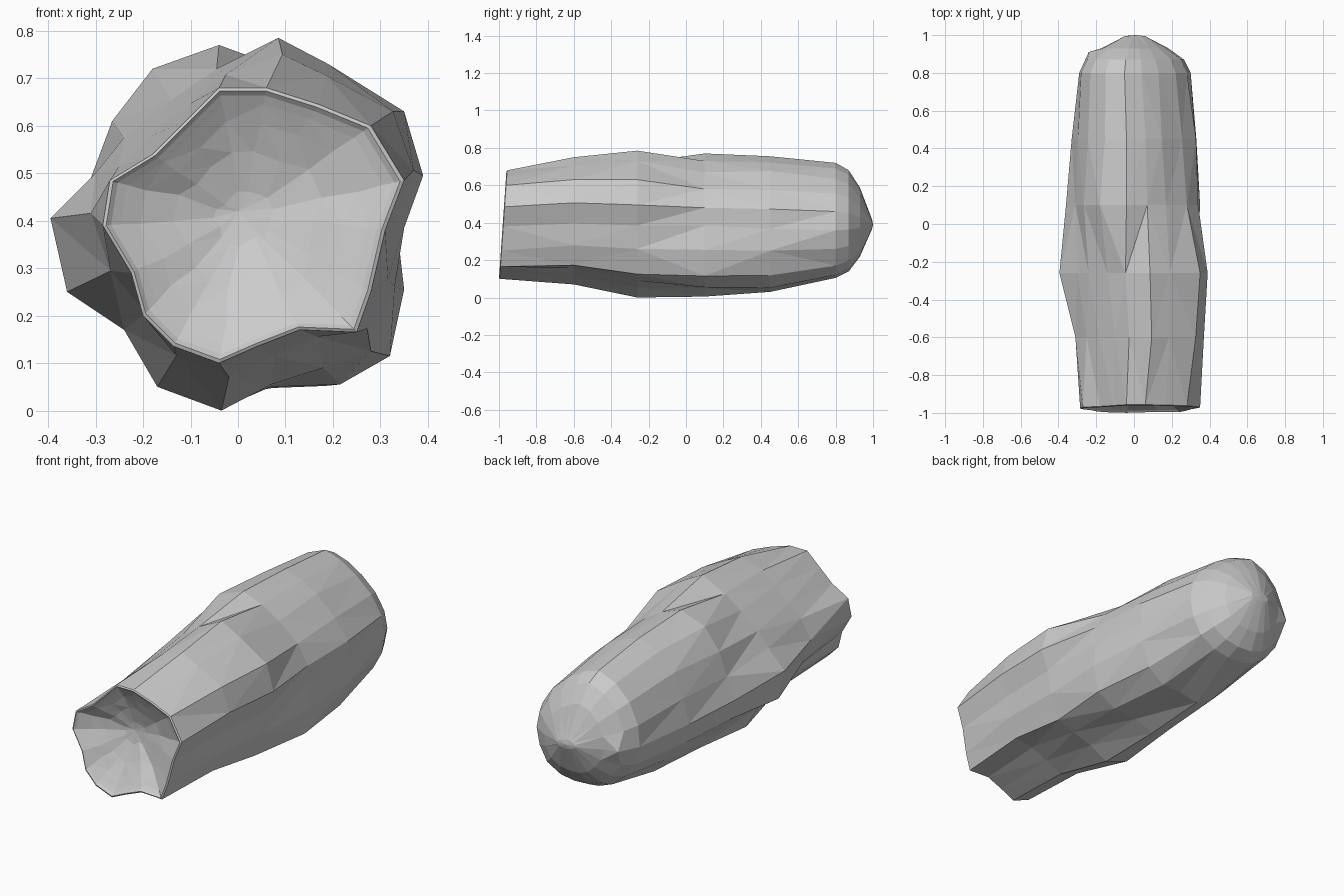
import bpy, bmesh, random

if "Cube" in bpy.data.objects:
    bpy.data.objects.remove(bpy.data.objects["Cube"])
random.seed(7)

# Lumpy cross-sections (x, z), clockwise from the top: cut front rim, girth, middle, back
RIM = [(-.04, .68), (.06, .68), (.17, .645), (.28, .6), (.35, .485), (.31, .38),
       (.28, .25), (.25, .165), (.13, .17), (.04, .135), (-.04, .10), (-.135, .135),
       (-.2, .2), (-.225, .29), (-.285, .39), (-.27, .485), (-.18, .54), (-.11, .61)]
GIRTH = [(-.045, .72), (.085, .785), (.19, .73), (.35, .63), (.39, .495), (.35, .385),
         (.33, .26), (.28, .125), (.18, .09), (.07, .055), (-.035, 0), (-.17, .05),
         (-.24, .17), (-.36, .25), (-.395, .405), (-.3, .5), (-.24, .575), (-.14, .655)]
MIDDLE = [(-.04, .77), (.07, .73), (.17, .67), (.28, .58), (.34, .48), (.335, .385),
          (.35, .255), (.32, .115), (.215, .055), (.07, .05), (-.035, .005), (-.15, .07),
          (-.235, .17), (-.33, .27), (-.36, .38), (-.31, .49), (-.265, .61), (-.18, .72)]
BACK = [(-.05, .72), (.04, .69), (.13, .635), (.22, .555), (.28, .46), (.3, .36),
        (.28, .26), (.23, .17), (.14, .12), (.05, .105), (-.05, .11), (-.13, .14),
        (-.2, .2), (-.26, .28), (-.29, .38), (-.28, .49), (-.23, .6), (-.15, .68)]
N = len(RIM)


def mix(a, b, t, jitter=0.0):
    return [tuple(p + (q - p) * t + random.uniform(-jitter, jitter) for p, q in zip(u, v))
            for u, v in zip(a, b)]


def fit(pts, x0, x1, z0, z1):
    xs, zs = [p[0] for p in pts], [p[1] for p in pts]
    return [(x0 + (x - min(xs)) / (max(xs) - min(xs)) * (x1 - x0),
             z0 + (z - min(zs)) / (max(zs) - min(zs)) * (z1 - z0)) for x, z in pts]


def shrink(pts, sx, sz, cx, cz):
    return [(cx + (x - cx) * sx, cz + (z - cz) * sz) for x, z in pts]


def rim_y(z):
    return -1 + .04 * (z - .1) / .58


bm = bmesh.new()
rings = []


def add_ring(pts, y):
    rings.append([bm.verts.new((x, y(z) if callable(y) else y, z)) for x, z in pts])


# Funnel-like broken hollow in the front face, from its floor out to the lip
for s, depth, jit in ((.2, .105, .016), (.5, .075, .016), (.72, .045, .006), (.87, .022, 0),
                      (.94, .01, 0), (.975, 0, 0)):
    pts = mix(RIM, RIM, 0, jit)
    add_ring(shrink(pts, s, s, .01, .41), lambda z, d=depth: rim_y(z) + d)
add_ring(RIM, lambda z: rim_y(z) + .004)

# Uneven body rings
add_ring(fit(mix(RIM, GIRTH, .55, .006), -.31, .37, .07, .75), -.6)
add_ring(GIRTH, -.26)
add_ring(MIDDLE, .1)
add_ring(fit(mix(MIDDLE, BACK, .45, .012), -.33, .33, .03, .755), .45)
add_ring(BACK, .8)

# Rounded back end, finishing in a short horizontal ridge
for sx, sz, y in ((.88, .88, .87), (.6, .6, .93), (.18, .08, .995)):
    add_ring(shrink(BACK, sx, sz, .005, .39), y)

for a, b in zip(rings, rings[1:]):
    for i in range(N):
        j = (i + 1) % N
        bm.faces.new((a[i], a[j], b[j], b[i]))

# Close the hollow floor and back tip
for ring, y, x, z in ((rings[0], -.865, 0, .42), (rings[-1], 1.0, .005, .39)):
    tip = bm.verts.new((x, y, z))
    for i in range(N):
        bm.faces.new((ring[i], ring[(i + 1) % N], tip))

# Small knob on the left shoulder of the back end
knob = rings[-3][14]
knob.co.x += .015
knob.co.y += .04

bmesh.ops.triangulate(bm, faces=bm.faces[:])
bmesh.ops.recalc_face_normals(bm, faces=bm.faces[:])
mesh = bpy.data.meshes.new("rock_log")
bm.to_mesh(mesh)
bm.free()
log = bpy.data.objects.new("rock_log", mesh)
bpy.context.collection.objects.link(log)
